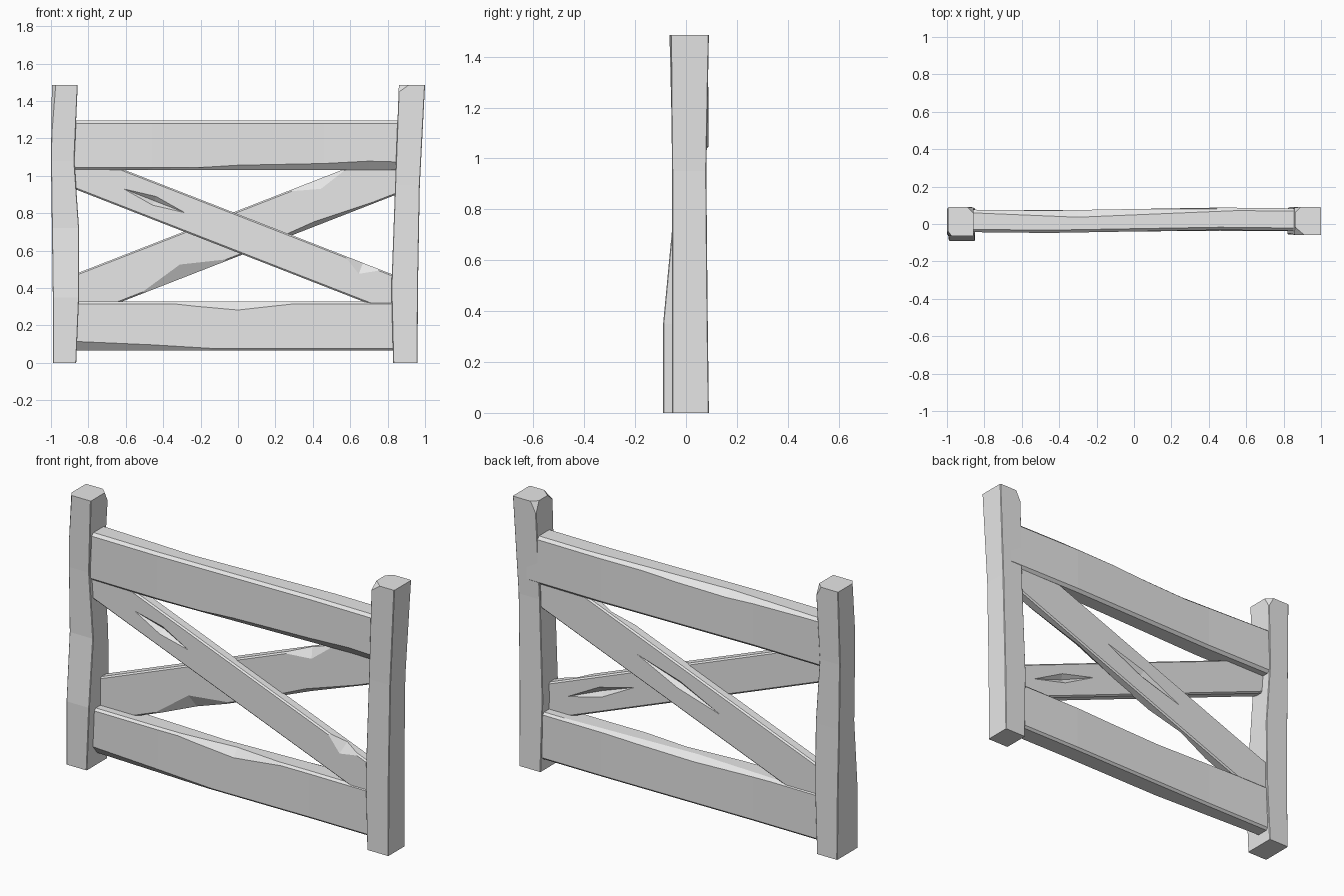
import bpy, bmesh
from math import atan, sin
from mathutils import Matrix, Vector

if "Cube" in bpy.data.objects:
    bpy.data.objects.remove(bpy.data.objects["Cube"])

wood = bpy.data.materials.new("weathered grey wood")
wood.use_nodes = True
grey = (0.8, 0.8, 0.8, 1)
wood.diffuse_color = grey
wood.node_tree.nodes["Principled BSDF"].inputs["Base Color"].default_value = grey


def make_object(name, bm):
    """Turn a finished bmesh into a wooden object in the scene."""
    bmesh.ops.recalc_face_normals(bm, faces=bm.faces)
    mesh = bpy.data.meshes.new(name)
    bm.to_mesh(mesh)
    bm.free()
    mesh.materials.append(wood)
    obj = bpy.data.objects.new(name, mesh)
    bpy.context.collection.objects.link(obj)
    return obj


def timber(name, rings, worn_edge, matrix=Matrix()):
    """Loft four-cornered rings into a timber and wear down its long edges."""
    bm = bmesh.new()
    loops = [[bm.verts.new(corner) for corner in ring] for ring in rings]
    long_edges = []
    for first, second in zip(loops, loops[1:]):
        for i in range(4):
            j = (i + 1) % 4
            bm.faces.new((first[i], first[j], second[j], second[i]))
            long_edges.append(bm.edges.get((first[i], second[i])))
    bm.faces.new(loops[0])
    bm.faces.new(loops[-1])
    bmesh.ops.recalc_face_normals(bm, faces=bm.faces)
    bmesh.ops.bevel(bm, geom=long_edges, offset=worn_edge, segments=1,
                    profile=0.5, affect="EDGES")
    bm.transform(matrix)
    return make_object(name, bm)


def post_ring(z, left, right, front, back):
    return [(left, front, z), (right, front, z), (right, back, z), (left, back, z)]


def beam_rings(half_length, front, back, bottom, top, bow=0):
    """Five rings along x, swaying gently in y."""
    rings = []
    for step in range(-2, 3):
        x = half_length * step / 2
        sway = bow * sin(3 * x)
        rings.append([(x, front + sway, bottom), (x, back + sway, bottom),
                      (x, back + sway, top), (x, front + sway, top)])
    return rings


def chip(obj, place, size, matrix=Matrix()):
    """Hew away a pointed sliver: a split on a face, or a chamfer on an edge."""
    bm = bmesh.new()
    bmesh.ops.create_uvsphere(bm, u_segments=4, v_segments=2, radius=1)
    bm.transform(matrix @ Matrix.Translation(Vector(place)) @ Matrix.Diagonal((*size, 1)))
    cutter = make_object("chip_cutter", bm)
    cutter.hide_render = True
    modifier = obj.modifiers.new("chip", "BOOLEAN")
    modifier.operation = "DIFFERENCE"
    modifier.solver = "EXACT"
    modifier.object = cutter
    graph = bpy.context.evaluated_depsgraph_get()
    carved = bpy.data.meshes.new_from_object(obj.evaluated_get(graph))
    obj.modifiers.clear()
    obj.data = carved
    bpy.data.objects.remove(cutter)


# Posts, crooked from foot to head
right_post = timber("right_post", [
    post_ring(0, -0.99, -0.865, -0.09, 0.09),
    post_ring(0.35, -0.99, -0.85, -0.09, 0.085),
    post_ring(0.72, -0.995, -0.85, -0.055, 0.08),
    post_ring(1.08, -1, -0.875, -0.055, 0.08),
    post_ring(1.485, -0.995, -0.857, -0.065, 0.09),
], worn_edge=0.003)
chip(right_post, place=(-1, -0.07, 1.5), size=(0.03, 0.04, 0.5))
chip(right_post, place=(-0.855, 0.092, 1.49), size=(0.04, 0.04, 0.08))

left_post = timber("left_post", [
    post_ring(0, 0.83, 0.96, -0.055, 0.09),
    post_ring(0.4, 0.82, 0.962, -0.055, 0.085),
    post_ring(0.95, 0.84, 0.972, -0.055, 0.08),
    post_ring(1.485, 0.86, 1, -0.06, 0.09),
], worn_edge=0.003)
chip(left_post, place=(0.855, -0.065, 1.49), size=(0.07, 0.06, 0.05))
chip(left_post, place=(0.855, 0.092, 1.49), size=(0.04, 0.04, 0.08))

# Rails, with chamfers running out along their edges
top_rail = timber("top_rail", beam_rings(0.92, -0.04, 0.08, 1.03, 1.295, bow=0.008),
                  worn_edge=0.015)
chip(top_rail, place=(0.7, -0.04, 1.025), size=(1.5, 0.05, 0.06))
chip(top_rail, place=(-0.3, 0.08, 1.3), size=(1.2, 0.05, 0.04))

bottom_rail = timber("bottom_rail", beam_rings(0.92, -0.04, 0.078, 0.065, 0.327, bow=0.004),
                     worn_edge=0.012)
chip(bottom_rail, place=(-0.9, -0.045, 0.06), size=(1.2, 0.05, 0.06))
chip(bottom_rail, place=(0, -0.042, 0.33), size=(0.5, 0.04, 0.05))
chip(bottom_rail, place=(-0.1, 0.08, 0.33), size=(1.2, 0.05, 0.03))

# Crossed braces, laid level and then tilted opposite ways
slope = atan(0.39)
lift = Matrix.Translation((0, 0, 0.692))
front_tilt = lift @ Matrix.Rotation(slope, 4, "Y")
back_tilt = lift @ Matrix.Rotation(-slope, 4, "Y")

front_brace = timber("front_brace", beam_rings(0.95, -0.033, 0.025, -0.096, 0.096),
                     worn_edge=0.008, matrix=front_tilt)
chip(front_brace, (-0.48, -0.038, 0), (0.21, 0.03, 0.03), front_tilt)
chip(front_brace, (0.54, 0.028, 0.01), (0.25, 0.025, 0.03), front_tilt)
chip(front_brace, (0.68, -0.035, 0.1), (0.12, 0.04, 0.07), front_tilt)

back_brace = timber("back_brace", beam_rings(0.95, 0.01, 0.07, -0.114, 0.114),
                    worn_edge=0.008, matrix=back_tilt)
chip(back_brace, (0, 0.073, 0.01), (0.31, 0.025, 0.025), back_tilt)
chip(back_brace, (-0.35, 0.008, -0.118), (0.3, 0.04, 0.08), back_tilt)
chip(back_brace, (0.5, 0.008, 0.118), (0.2, 0.04, 0.06), back_tilt)
chip(back_brace, (0.4, 0.008, -0.118), (0.6, 0.04, 0.03), back_tilt)
